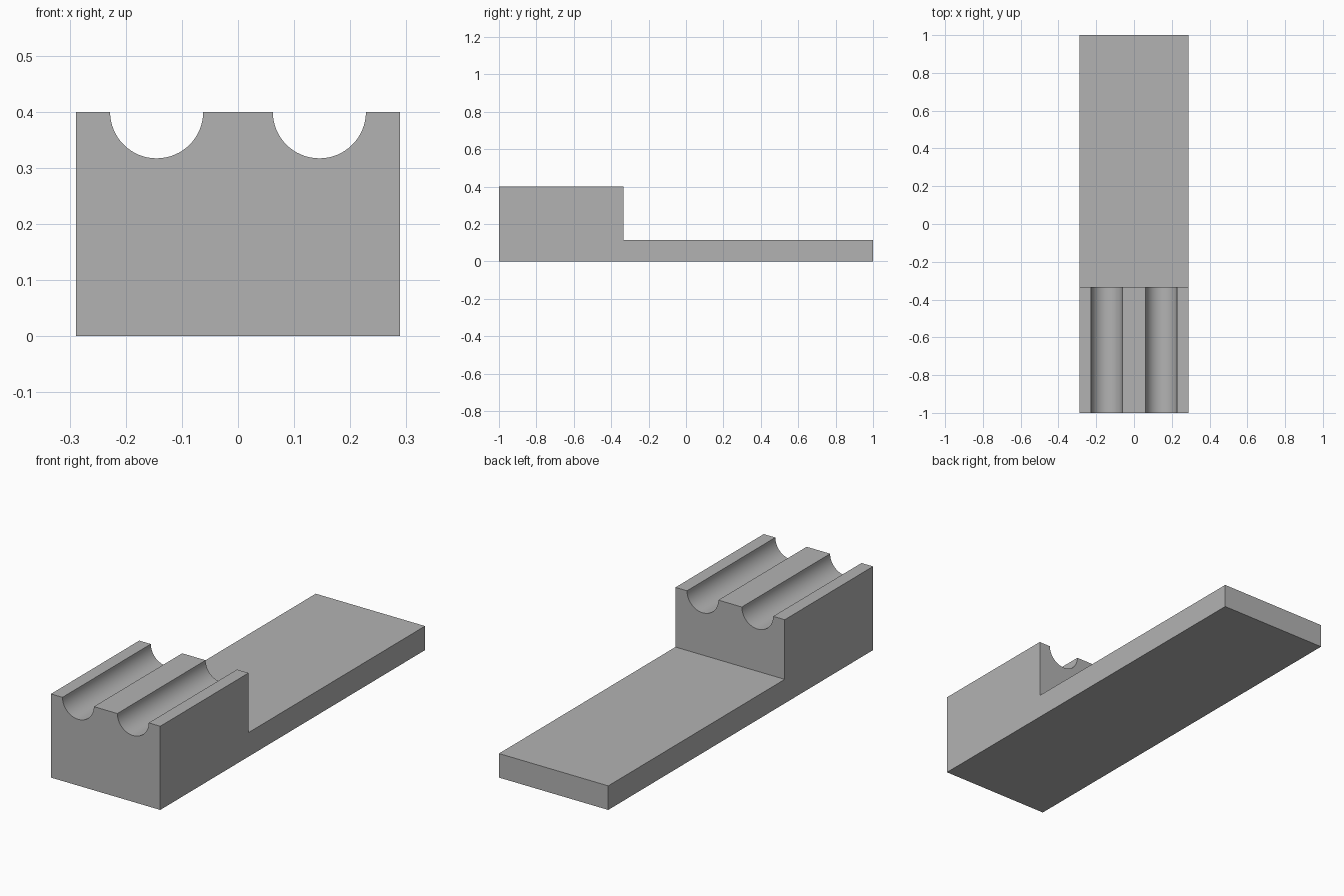
import bpy
import bmesh
import math

cube = bpy.data.objects.get("Cube")
if cube:
    bpy.data.objects.remove(cube, do_unlink=True)

HALF_WIDTH = 0.289
BLOCK_BACK = -0.333
PLATE_TOP, BLOCK_TOP = 0.115, 0.4
GROOVE_X, GROOVE_RADIUS = 0.145, 0.083

grey = bpy.data.materials.new("light grey")
grey.use_nodes = True
grey.diffuse_color = (0.45, 0.45, 0.45, 1)
grey.node_tree.nodes["Principled BSDF"].inputs["Base Color"].default_value = grey.diffuse_color


# Stepped side profile, extruded across the width
def stepped_body(name):
    profile = [(-1, 0), (1, 0), (1, PLATE_TOP), (BLOCK_BACK, PLATE_TOP),
               (BLOCK_BACK, BLOCK_TOP), (-1, BLOCK_TOP)]
    bm = bmesh.new()
    face = bm.faces.new([bm.verts.new((-HALF_WIDTH, y, z)) for y, z in profile])
    new = bmesh.ops.extrude_face_region(bm, geom=[face])["geom"]
    verts = [v for v in new if isinstance(v, bmesh.types.BMVert)]
    bmesh.ops.translate(bm, verts=verts, vec=(2 * HALF_WIDTH, 0, 0))
    bmesh.ops.recalc_face_normals(bm, faces=bm.faces)
    mesh = bpy.data.meshes.new(name)
    bm.to_mesh(mesh)
    bm.free()
    mesh.materials.append(grey)
    obj = bpy.data.objects.new(name, mesh)
    bpy.context.collection.objects.link(obj)
    return obj


body = stepped_body("stepped_base")

# Two round grooves along the top of the block
for side in (-1, 1):
    bpy.ops.mesh.primitive_cylinder_add(
        vertices=64, radius=GROOVE_RADIUS, depth=1,
        location=(side * GROOVE_X, -0.7, BLOCK_TOP), rotation=(math.pi / 2, 0, 0))
    cutter = bpy.context.object
    cutter.name = "groove_cutter"
    cutter.hide_render = True
    cutter.data.materials.append(grey)
    cut = body.modifiers.new("groove", 'BOOLEAN')
    cut.operation = 'DIFFERENCE'
    cut.solver = 'EXACT'
    cut.object = cutter
    bpy.ops.object.select_all(action='DESELECT')
    body.select_set(True)
    bpy.context.view_layer.objects.active = body
    bpy.ops.object.modifier_apply(modifier=cut.name)
    bpy.data.objects.remove(cutter, do_unlink=True)

bpy.ops.object.shade_smooth_by_angle(angle=math.radians(30))
